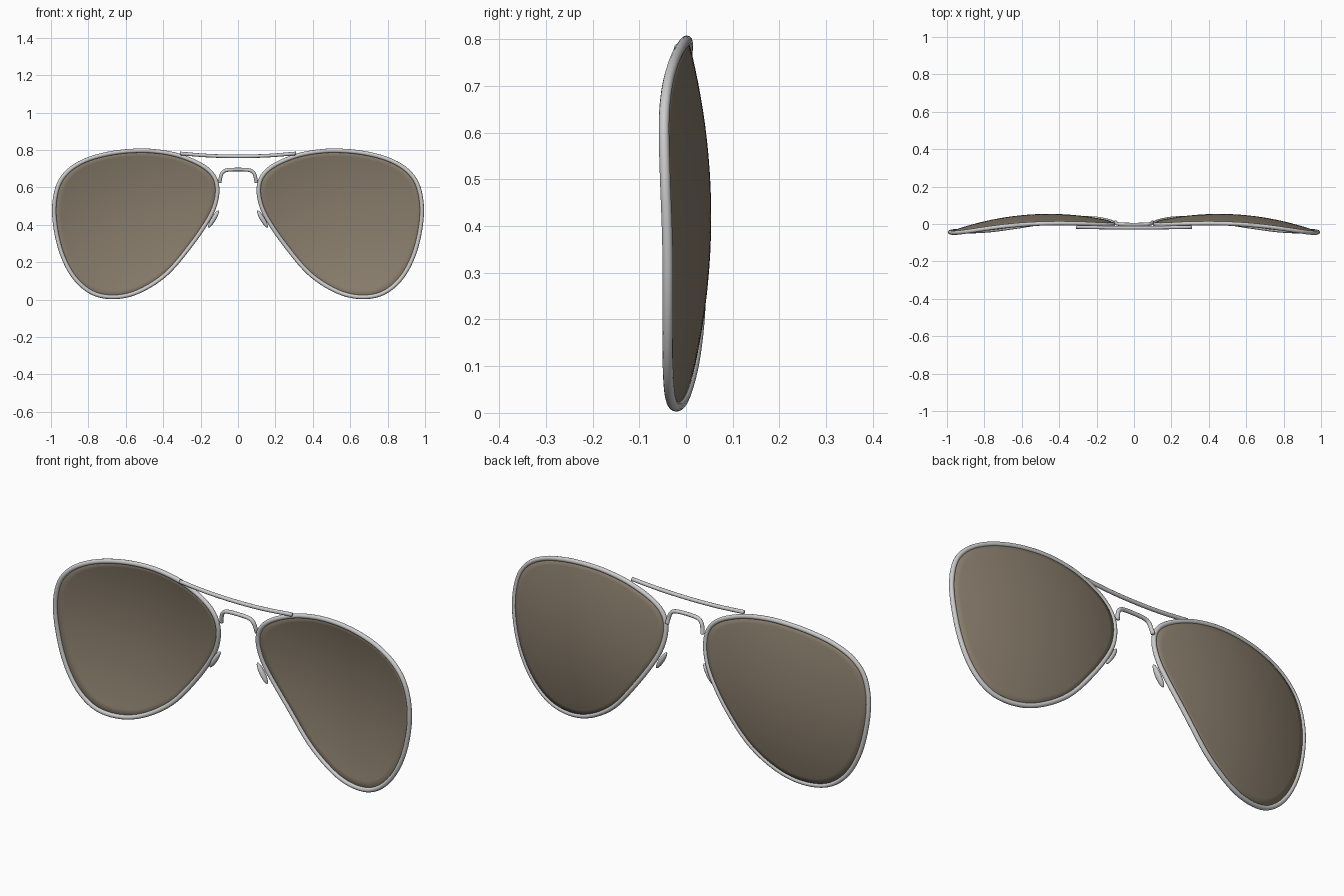
import bpy, bmesh, math
from mathutils import Vector, Matrix

if "Cube" in bpy.data.objects:
    bpy.data.objects.remove(bpy.data.objects["Cube"])

# Teardrop centreline of the right-hand rim (x, z)
OUTLINE = [(0.516, 0.797), (0.40, 0.788), (0.30, 0.765), (0.20, 0.722), (0.138, 0.672),
           (0.112, 0.61), (0.117, 0.53), (0.155, 0.435), (0.255, 0.288), (0.385, 0.137),
           (0.53, 0.044), (0.66, 0.014), (0.78, 0.037), (0.88, 0.125), (0.95, 0.27),
           (0.983, 0.455), (0.965, 0.60), (0.905, 0.69), (0.80, 0.751), (0.66, 0.786)]


def depth(x, z):
    """Domed surface shared by lens and rim."""
    return 0.051 - 0.335 * (x - 0.455) ** 2 - 0.34 * (z - 0.42) ** 2


def smooth_path(pts, closed, steps=5):
    """Catmull-Rom through the points."""
    pts = [Vector(p) for p in pts]
    n = len(pts)
    pick = (lambda i: pts[i % n]) if closed else (lambda i: pts[max(0, min(n - 1, i))])
    out = []
    for i in range(n if closed else n - 1):
        a, b, c, d = (pick(i + k) for k in (-1, 0, 1, 2))
        for s in range(steps):
            t = s / steps
            out.append(0.5 * (2 * b + (c - a) * t + (2 * a - 5 * b + 4 * c - d) * t ** 2
                              + (3 * b - a - 3 * c + d) * t ** 3))
    return out if closed else out + [pts[-1]]


def finish(name, bm, mirror=False):
    bmesh.ops.recalc_face_normals(bm, faces=bm.faces)
    me = bpy.data.meshes.new(name)
    bm.to_mesh(me)
    bm.free()
    ob = bpy.data.objects.new(name, me)
    bpy.context.collection.objects.link(ob)
    for p in me.polygons:
        p.use_smooth = True
    if mirror:
        ob.modifiers.new("mirror", 'MIRROR').use_mirror_merge = False
    return ob


def tube(name, path, r, closed=False, mirror=False, sides=12):
    """Round wire swept along a path lying roughly in the xz plane."""
    bm = bmesh.new()
    n = len(path)
    rings = []
    for i, p in enumerate(path):
        a = path[(i - 1) % n] if closed else path[max(i - 1, 0)]
        b = path[(i + 1) % n] if closed else path[min(i + 1, n - 1)]
        t = (b - a).normalized()
        u = t.cross(Vector((0, 1, 0))).normalized()
        v = u.cross(t)
        rings.append([bm.verts.new(p + r * (u * math.cos(k * math.tau / sides)
                                            + v * math.sin(k * math.tau / sides)))
                      for k in range(sides)])
    for i in range(n if closed else n - 1):
        a, b = rings[i], rings[(i + 1) % n]
        for k in range(sides):
            j = (k + 1) % sides
            bm.faces.new((a[k], a[j], b[j], b[k]))
    if not closed:
        bm.faces.new(rings[0])
        bm.faces.new(rings[-1])
    return finish(name, bm, mirror)


edge = [Vector((p.x, depth(p.x, p.y), p.y)) for p in smooth_path(OUTLINE, True)]

# Rims
tube("rims", edge, 0.0112, closed=True, mirror=True)

# Lenses: concentric rings on the dome
bm = bmesh.new()
cx, cz, RINGS = 0.55, 0.45, 12
mid = bm.verts.new((cx, depth(cx, cz), cz))
prev = None
for i in range(1, RINGS + 1):
    ring = []
    for p in edge:
        x, z = cx + (p.x - cx) * i / RINGS, cz + (p.z - cz) * i / RINGS
        ring.append(bm.verts.new((x, depth(x, z), z)))
    for k in range(len(ring)):
        j = (k + 1) % len(ring)
        bm.faces.new((prev[k], prev[j], ring[j], ring[k]) if prev else (mid, ring[j], ring[k]))
    prev = ring
lens = finish("lenses", bm, mirror=True)
solid = lens.modifiers.new("thickness", 'SOLIDIFY')
solid.thickness, solid.offset = 0.006, 0
tint = bpy.data.materials.new("brown_tint")
tint.diffuse_color = (0.25, 0.205, 0.15, 1)
tint.use_nodes = True
tint.node_tree.nodes["Principled BSDF"].inputs["Base Color"].default_value = tint.diffuse_color
lens.data.materials.append(tint)

# Brow bar across the top
tube("brow_bar", smooth_path([(-0.31, -0.016, 0.782), (-0.16, -0.019, 0.770), (0, -0.02, 0.766),
                              (0.16, -0.019, 0.770), (0.31, -0.016, 0.782)], False), 0.0095)

# Nose bridge with hooked ends
half = [(0.098, 0.010, 0.625), (0.094, 0.004, 0.650), (0.085, 0.0, 0.676), (0.062, -0.002, 0.692)]
tube("nose_bridge", smooth_path(half + [(0, -0.003, 0.696)]
                                + [(-x, y, z) for x, y, z in reversed(half)], False), 0.0095)

# Nose pads
bm = bmesh.new()
bmesh.ops.create_uvsphere(bm, u_segments=20, v_segments=12, radius=1)
bmesh.ops.transform(bm, verts=bm.verts, matrix=Matrix.Translation((0.131, 0.006, 0.431))
                    @ Matrix.Rotation(math.radians(-31), 4, 'Y')
                    @ Matrix.Diagonal((0.0125, 0.014, 0.054, 1)))
finish("nose_pads", bm, mirror=True)
